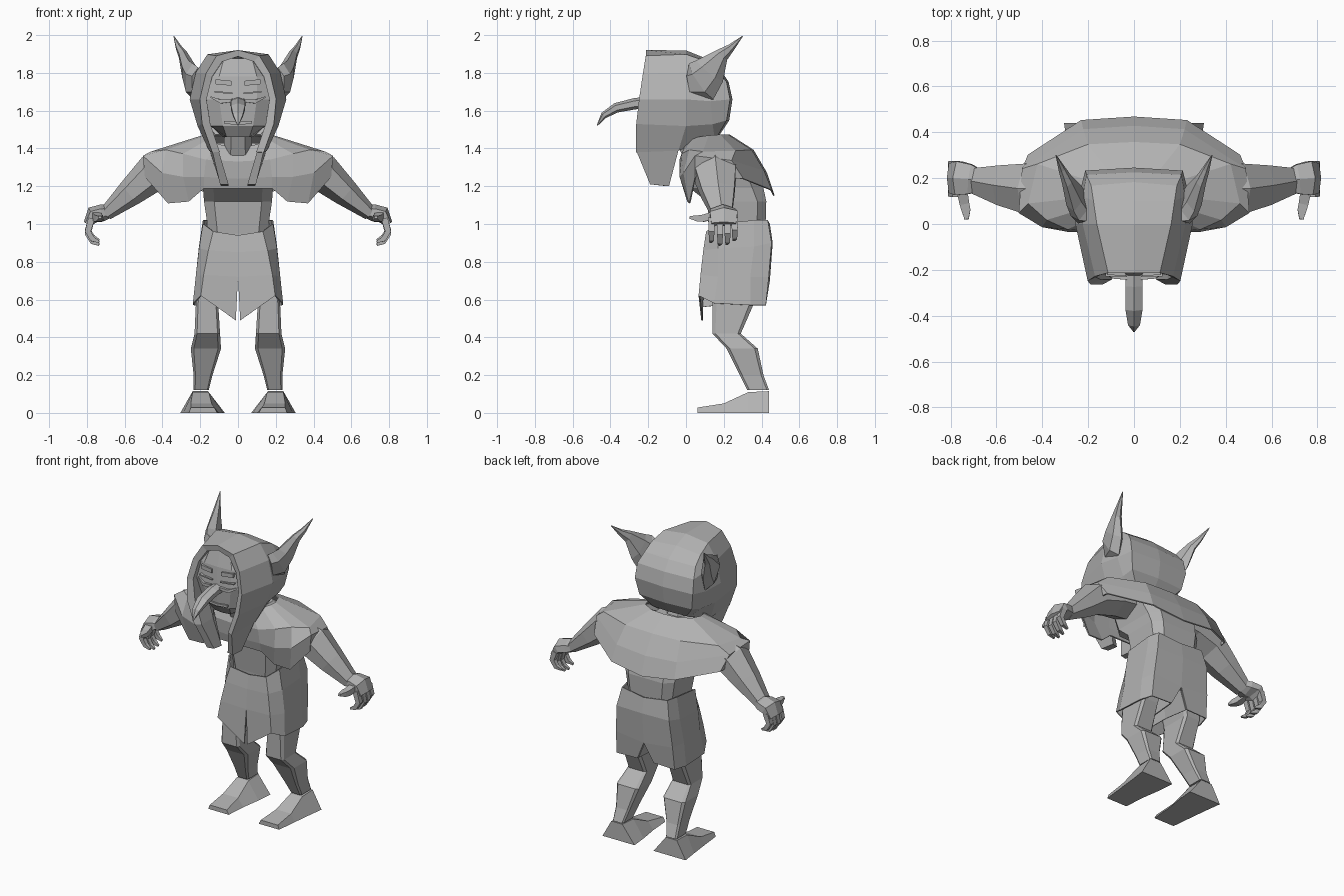
import bpy, bmesh, math
from mathutils import Vector

grey = bpy.data.materials.new("stone_grey")
grey.diffuse_color = (0.45, 0.45, 0.45, 1)


def finish(name, bm, mirror=False, thick=0):
    """Mirror across x, tidy up and make the object."""
    if mirror:
        d = bmesh.ops.duplicate(bm, geom=bm.verts[:] + bm.edges[:] + bm.faces[:])["geom"]
        for v in d:
            if isinstance(v, bmesh.types.BMVert):
                v.co.x *= -1
        bmesh.ops.reverse_faces(bm, faces=[f for f in d if isinstance(f, bmesh.types.BMFace)])
        bmesh.ops.remove_doubles(bm, verts=bm.verts[:], dist=0.0005)
    bmesh.ops.recalc_face_normals(bm, faces=bm.faces[:])
    me = bpy.data.meshes.new(name)
    bm.to_mesh(me)
    bm.free()
    me.materials.append(grey)
    ob = bpy.data.objects.new(name, me)
    bpy.context.collection.objects.link(ob)
    if thick:
        m = ob.modifiers.new("cloth", "SOLIDIFY")
        m.thickness, m.offset = thick, 0
    return ob


def loft(name, rings, closed=True, caps=(True, True), mirror=False, thick=0):
    """Skin a list of equal-length point rings."""
    bm = bmesh.new()
    vs = [[bm.verts.new(p) for p in r] for r in rings]
    n = len(vs[0])
    for a, b in zip(vs, vs[1:]):
        for i in range(n if closed else n - 1):
            j = (i + 1) % n
            bm.faces.new((a[i], a[j], b[j], b[i]))
    for on, r in zip(caps, (vs[0], vs[-1])):
        if on:
            bm.faces.new(r)
    return finish(name, bm, mirror, thick)


def tube(name, pts, radii, n=6, ref=(0, 1, 0), mirror=False):
    """Tapered limb; each radius is (along ref, across)."""
    pts = [Vector(p) for p in pts]
    rings = []
    for i, (p, (ra, rb)) in enumerate(zip(pts, radii)):
        d = (pts[min(i + 1, len(pts) - 1)] - pts[max(i - 1, 0)]).normalized()
        u = (Vector(ref) - d * d.dot(Vector(ref))).normalized()
        w = d.cross(u)
        rings.append([p + u * ra * math.cos(t) + w * rb * math.sin(t)
                      for t in (2 * math.pi * (k + .5) / n for k in range(n))])
    return loft(name, rings, mirror=mirror)


def levels(rows):
    """Rings at a fixed height: (z, [(x, y), ...])."""
    return [[(x, y, z) for x, y in r] for z, r in rows]


def rects(rows, k=.25):
    """Chamfered rectangular rings: (z, x0, x1, y0, y1)."""
    out = []
    for z, a, b, c, d in rows:
        e, f = (b - a) * k, (d - c) * k
        out.append([(a + e, c, z), (b - e, c, z), (b, c + f, z), (b, d - f, z),
                    (b - e, d, z), (a + e, d, z), (a, d - f, z), (a, c + f, z)])
    return out


# Head filling the hood
loft("head", levels([
    (1.46, [(0, -.17), (.06, -.16), (.08, -.05), (.08, .1), (0, .12)]),
    (1.52, [(0, -.215), (.08, -.205), (.145, -.16), (.12, .1), (0, .15)]),
    (1.66, [(0, -.225), (.1, -.22), (.175, -.19), (.15, .1), (0, .17)]),
    (1.78, [(0, -.215), (.1, -.21), (.155, -.18), (.14, .1), (0, .15)]),
    (1.875, [(0, -.19), (.075, -.185), (.09, -.15), (.09, .05), (0, .07)])]),
    closed=False, mirror=True)
loft("neck", rects([(1.34, -.08, .08, -.01, .17), (1.5, -.07, .07, -.08, .12)]))

# Hood columns, from face lining to the back of the skull
opening = [(0, -.205, 1.89), (.085, -.205, 1.862), (.14, -.215, 1.78),
           (.17, -.23, 1.66), (.15, -.24, 1.53), (.1, -.24, 1.38)]
lining = [(x, -.12, z) for x, y, z in opening]
rim = [(0, -.21, 1.918), (.112, -.21, 1.888), (.168, -.225, 1.795),
       (.2, -.245, 1.66), (.188, -.26, 1.53), (.135, -.26, 1.38)]
middle = [(0, 0, 1.915), (.16, 0, 1.895), (.22, 0, 1.8),
          (.252, 0, 1.66), (.21, 0, 1.52), (.15, -.04, 1.39)]
rear = [(0, .1, 1.875), (.175, .1, 1.86), (.22, .12, 1.77),
        (.235, .13, 1.65), (.2, .14, 1.53), (.13, .15, 1.46)]
back = [(0, .165, 1.827), (.185, .165, 1.81), (.205, .212, 1.75),
        (.21, .23, 1.66), (.19, .212, 1.55), (.12, .165, 1.47)]
tail = [(0, .173, 1.822), (0, .18, 1.815), (0, .222, 1.75), (0, .242, 1.66), (0, .225, 1.55), (0, .172, 1.47)]
loft("hood", [lining, opening, rim, middle, rear, back, tail], closed=False,
     caps=(False, False), mirror=True, thick=.008)
# Hanging hood flaps beside the chin
loft("hood_flap", [[c[4] for c in (lining, opening, rim, middle)],
                   [c[5] for c in (lining, opening, rim, middle)],
                   [(.05, -.1, 1.2), (.05, -.18, 1.21), (.095, -.19, 1.21), (.09, -.09, 1.2)]],
     mirror=True)

# Ears: wide base, waisted and sweeping back to a point
tube("ear", [(.21, .03, 1.745), (.24, .08, 1.755), (.262, .125, 1.81), (.292, .19, 1.895),
             (.315, .24, 1.935), (.34, .3, 1.995)],
     [(.045, .085), (.045, .115), (.04, .09), (.025, .038), (.016, .02), (.002, .002)],
     ref=(1, 0, 0), mirror=True)

# Long drooping nose
tube("nose", [(0, -.16, 1.645), (0, -.27, 1.637), (0, -.37, 1.615), (0, -.435, 1.575), (0, -.47, 1.522)],
     [(.047, .032), (.043, .03), (.043, .026), (.03, .018), (.003, .003)], ref=(1, 0, 0))


# Small face features
def slab(name, x0, x1, z0, z1, y, rise=0):
    loft(name, [[(x0, yy, z0), (x1, yy + .004, z0 + rise), (x1, yy + .004, z1 + rise), (x0, yy, z1)]
                for yy in (y, y + .05)], mirror=True)


slab("eye", .035, .118, 1.732, 1.758, -.226, .008)
slab("lower_lid", .03, .125, 1.688, 1.696, -.232, .008)
slab("lip", 0, .075, 1.525, 1.54, -.226, .006)
tube("cheek_fold", [(.03, -.235, 1.655), (.09, -.23, 1.648), (.145, -.205, 1.672)],
     [(.012, .012), (.012, .014), (.005, .005)], n=4, mirror=True)

# Shoulder cape, front centre round to back centre
loft("cape", [
    [(0, 0, 1.4), (.1, 0, 1.42), (.15, .04, 1.45), (.18, .08, 1.46), (.19, .12, 1.465),
     (.17, .18, 1.47), (.1, .22, 1.47), (0, .23, 1.47)],
    [(0, -.03, 1.33), (.17, -.03, 1.34), (.29, -.02, 1.37), (.38, .02, 1.39), (.46, .09, 1.38),
     (.42, .26, 1.385), (.2, .345, 1.39), (0, .355, 1.39)],
    [(0, -.02, 1.24), (.18, -.025, 1.25), (.29, -.03, 1.25), (.4, -.01, 1.27), (.5, .05, 1.36),
     (.485, .24, 1.335), (.22, .41, 1.28), (0, .425, 1.27)],
    [(0, -.01, 1.19), (.18, -.01, 1.19), (.26, .01, 1.12), (.37, .02, 1.11), (.49, .05, 1.25),
     (.46, .3, 1.24), (.23, .45, 1.18), (0, .465, 1.15)]],
    closed=False, caps=(False, False), mirror=True, thick=.008)

# Torso
loft("torso", rects([(.72, -.16, .16, .14, .42), (.95, -.155, .155, .13, .42),
                     (1.12, -.18, .18, .11, .425), (1.19, -.185, .185, .02, .41),
                     (1.34, -.22, .22, .0, .34), (1.43, -.12, .12, .05, .22)], .15))

# Shorts: slit panels that hang free below the crotch
loft("shorts", [
    [(0, .115, .94), (.13, .11, .96), (.182, .17, 1.0), (.182, .36, 1.02), (.165, .43, 1.02), (0, .44, 1.0)],
    [(0, .1, .85), (.155, .095, .86), (.203, .17, .87), (.203, .36, .88), (.19, .45, .9), (0, .455, .9)],
    [(0, .09, .72), (.18, .08, .73), (.22, .17, .72), (.22, .34, .72), (.205, .435, .72), (0, .44, .7)],
    [(.012, .085, .49), (.195, .07, .62), (.235, .15, .58), (.235, .34, .57), (.21, .42, .57), (.06, .42, .575)]],
    closed=False, caps=(False, False), mirror=True, thick=.008)
loft("shorts_inner_leg", [[(.006, .1, .71), (.006, .27, .7), (.006, .43, .69)],
                          [(.016, .09, .56), (.04, .25, .58), (.06, .415, .575)]],
     closed=False, caps=(False, False), mirror=True, thick=.006)

# Bent legs and wedge feet
loft("leg", rects([(.74, .07, .2, .14, .39), (.58, .105, .223, .14, .36), (.42, .095, .23, .14, .29),
                   (.34, .09, .25, .215, .38), (.2, .135, .235, .285, .41), (.12, .155, .235, .325, .44)], .1),
     mirror=True)
loft("foot", [[(a, y, 0), (b, y, 0), (d, y, h), (c, y, h)] for y, h, a, b, c, d in (
    (.06, .028, .11, .26, .125, .25), (.2, .05, .1, .275, .14, .25),
    (.33, .11, .08, .29, .155, .24), (.44, .115, .07, .305, .16, .24))], mirror=True)

# Arms and clawed hands
tube("arm", [(.15, .16, 1.33), (.3, .155, 1.315), (.46, .155, 1.265), (.57, .17, 1.165), (.7, .19, 1.055)],
     [(.13, .1), (.13, .1), (.125, .1), (.1, .073), (.062, .038)], mirror=True)
tube("palm", [(.685, .19, 1.065), (.715, .195, 1.06), (.765, .2, 1.05), (.8, .2, 1.0)],
     [(.06, .035), (.075, .045), (.085, .045), (.075, .02)], mirror=True)
for i, y in enumerate((.135, .18, .22, .258)):
    drop = (.0, .015, .01, -.01)[i]
    tube("finger_%d" % (i + 1), [(.775, y, 1.03), (.795, y, .96 - drop), (.77, y, .92 - drop), (.735, y - .005, .905 - drop)],
         [(.025, .025), (.022, .022), (.018, .019), (.008, .008)], n=4, mirror=True)
tube("thumb", [(.755, .17, 1.05), (.74, .09, 1.03), (.733, .06, 1.03), (.73, .02, 1.035)],
     [(.03, .035), (.026, .03), (.022, .028), (.01, .012)], n=4, ref=(0, 0, 1), mirror=True)
